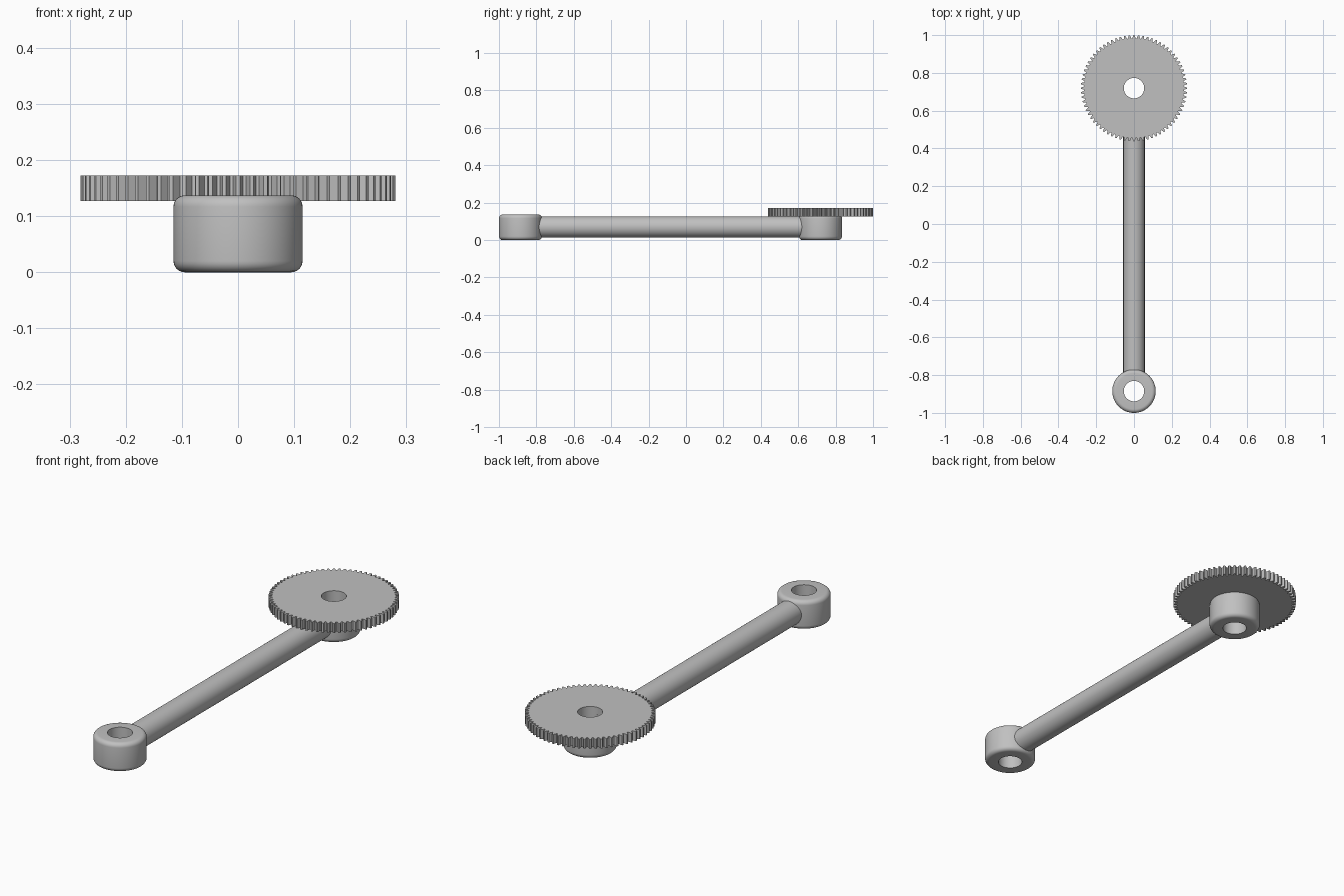
import bpy
import bmesh
from math import sin, cos, pi, radians

cube = bpy.data.objects.get("Cube")
if cube:
    bpy.data.objects.remove(cube, do_unlink=True)

grey = bpy.data.materials.new("light grey metal")
grey.use_nodes = True
colour = (0.53, 0.53, 0.53, 1)
grey.diffuse_color = colour
grey.node_tree.nodes["Principled BSDF"].inputs["Base Color"].default_value = colour

FRONT_Y, BACK_Y = -0.885, 0.719
HUB_R, HUB_H, BORE_R = 0.115, 0.137, 0.054
ROD_R, ROD_Z = 0.057, 0.07
GEAR_R, GEAR_Z0, GEAR_Z1 = 0.281, 0.127, 0.172
TEETH, TOOTH_DEPTH = 72, 0.017


def finish(name, bm):
    """Turn a bmesh into a grey, smooth-shaded object with sharp edges kept."""
    bmesh.ops.recalc_face_normals(bm, faces=bm.faces)
    mesh = bpy.data.meshes.new(name)
    bm.to_mesh(mesh)
    bm.free()
    mesh.materials.append(grey)
    obj = bpy.data.objects.new(name, mesh)
    bpy.context.collection.objects.link(obj)
    bpy.ops.object.select_all(action='DESELECT')
    obj.select_set(True)
    bpy.context.view_layer.objects.active = obj
    bpy.ops.object.shade_smooth_by_angle(angle=radians(30))
    return obj


def ring_solid(name, loops, y):
    """Skin a closed series of loops of points into a solid with a bore."""
    bm = bmesh.new()
    rings = [[bm.verts.new(p) for p in loop] for loop in loops]
    for a, b in zip(rings, rings[1:] + rings[:1]):
        for i in range(len(a)):
            bm.faces.new((a[i - 1], a[i], b[i], b[i - 1]))
    obj = finish(name, bm)
    obj.location.y = y
    return obj


def loop(radii, angles, z):
    return [(r * cos(a), r * sin(a), z) for r, a in zip(radii, angles)]


# Rounded hubs with a straight bore
def hub(name, y, fillet=0.02, sides=96, steps=6):
    profile = [(BORE_R, 0)]
    for centre_z, start in ((fillet, -pi / 2), (HUB_H - fillet, 0)):
        for k in range(steps + 1):
            a = start + k / steps * pi / 2
            profile.append((HUB_R - fillet + fillet * cos(a),
                            centre_z + fillet * sin(a)))
    profile.append((BORE_R, HUB_H))
    angles = [2 * pi * i / sides for i in range(sides)]
    ring_solid(name, [loop([r] * sides, angles, z) for r, z in profile], y)


hub("front_hub", FRONT_Y)
hub("back_hub", BACK_Y)

# Round rod, ending inside the hub walls
bm = bmesh.new()
start, end = FRONT_Y + 0.08, BACK_Y - 0.08
bmesh.ops.create_cone(bm, cap_ends=True, segments=64,
                      radius1=ROD_R, radius2=ROD_R, depth=end - start)
rod = finish("connecting_rod", bm)
rod.rotation_euler.x = pi / 2
rod.location = (0, (start + end) / 2, ROD_Z)

# Spur gear: four corners per tooth, tapering from root to tip
root = GEAR_R - TOOTH_DEPTH
pitch = 2 * pi / TEETH
angles, radii = [], []
for t in range(TEETH):
    for offset, r in ((-0.38, root), (-0.14, GEAR_R), (0.14, GEAR_R), (0.38, root)):
        angles.append((t + offset) * pitch)
        radii.append(r)
bore = [BORE_R] * len(angles)
ring_solid("spur_gear", [loop(bore, angles, GEAR_Z0), loop(radii, angles, GEAR_Z0),
                         loop(radii, angles, GEAR_Z1), loop(bore, angles, GEAR_Z1)],
           BACK_Y)
